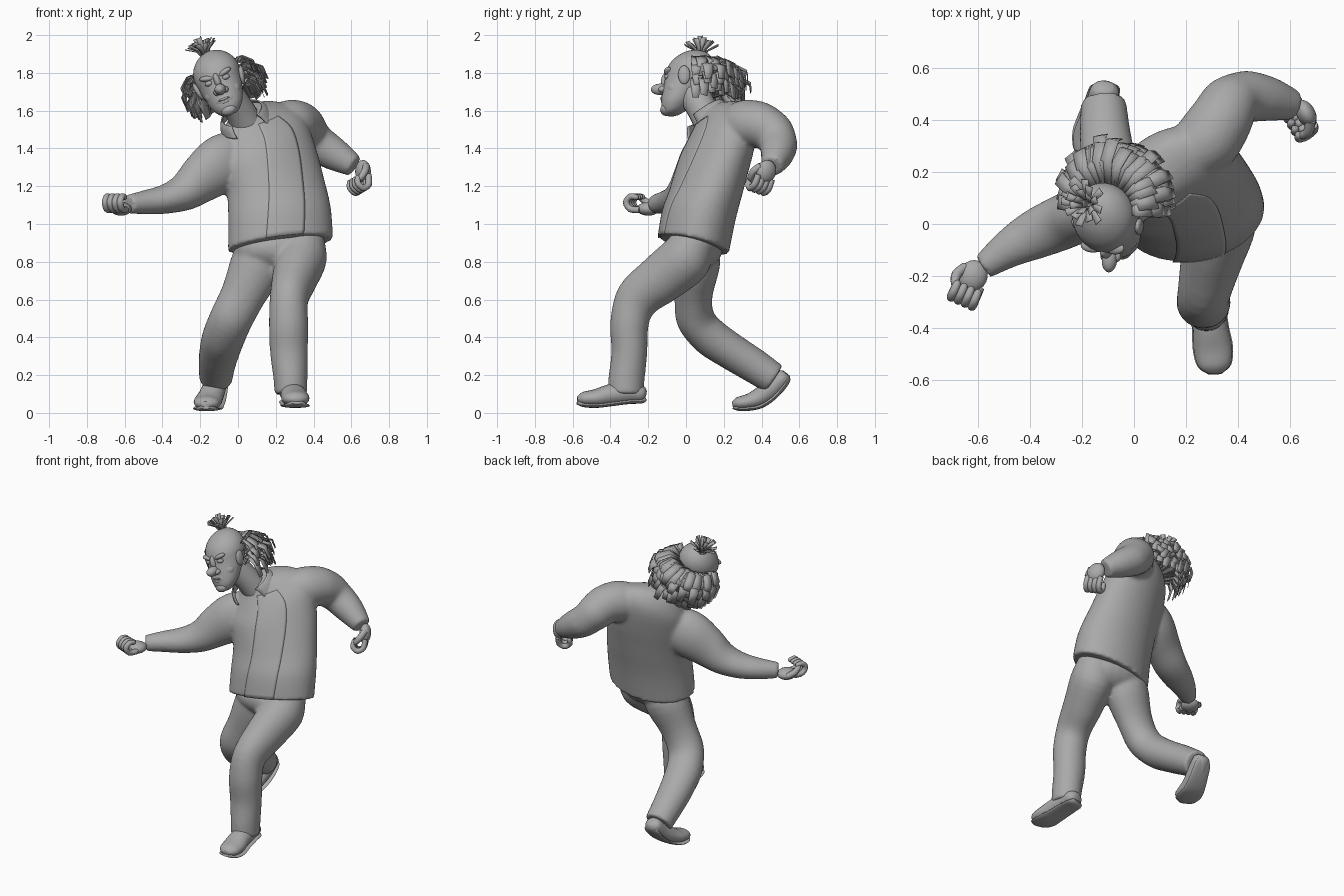
import bpy, bmesh, math, random
from math import sin, cos, pi, radians
from mathutils import Vector, Matrix

random.seed(4)
if "Cube" in bpy.data.objects:
    bpy.data.objects.remove(bpy.data.objects["Cube"], do_unlink=True)

grey = bpy.data.materials.new("plain grey")
grey.use_nodes = True
grey.diffuse_color = (0.4, 0.4, 0.4, 1)
grey.node_tree.nodes["Principled BSDF"].inputs["Base Color"].default_value = (0.4, 0.4, 0.4, 1)
ID = Matrix.Identity(4)


def finish(name, bm, mat=ID, thick=0, angle=50):
    bm.transform(mat)
    bmesh.ops.recalc_face_normals(bm, faces=bm.faces)
    me = bpy.data.meshes.new(name)
    bm.to_mesh(me)
    bm.free()
    me.materials.append(grey)
    me.shade_smooth()
    me.set_sharp_from_angle(angle=radians(angle))
    ob = bpy.data.objects.new(name, me)
    bpy.context.scene.collection.objects.link(ob)
    if thick:
        mod = ob.modifiers.new("thickness", "SOLIDIFY")
        mod.thickness = thick
    return ob


def fuse(ob):
    """Blend overlapping volumes into one smooth skin."""
    mod = ob.modifiers.new("fuse", "REMESH")
    mod.mode = "VOXEL"
    mod.voxel_size = .012
    mod.use_smooth_shade = True
    soft = ob.modifiers.new("soften", "SMOOTH")
    soft.iterations = 5


def smooth_path(rows, steps):
    """Catmull-Rom through rows of vectors."""
    out = []
    n = len(rows)
    for i in range(n - 1):
        quad = [rows[max(0, min(n - 1, i + k))] for k in (-1, 0, 1, 2)]
        for s in range(steps):
            t = s / steps
            out.append([(b * 2 + (c - a) * t + (a * 2 - b * 5 + c * 4 - d) * t * t
                         + (b * 3 - a - c * 3 + d) * t ** 3) * 0.5
                        for a, b, c, d in zip(*quad)])
    out.append(list(rows[-1]))
    return out


def loft(name, rings, steps=4, sides=24, arc=(0, 2 * pi), mat=ID, thick=0, bm=None):
    """Skin over rings given as (centre, first half axis, second half axis)."""
    own = bm is None
    bm = bmesh.new() if own else bm
    closed = arc[1] - arc[0] > 6.28
    count = sides if closed else sides + 1
    loops = []
    for c, a, b in smooth_path(rings, steps):
        angles = [arc[0] + (arc[1] - arc[0]) * k / sides for k in range(count)]
        loops.append([bm.verts.new(c + a * cos(t) + b * sin(t)) for t in angles])
    for lo, hi in zip(loops, loops[1:]):
        for k in range(sides):
            j = (k + 1) % count
            bm.faces.new((lo[k], lo[j], hi[j], hi[k]))
    if closed:
        bm.faces.new(loops[0])
        bm.faces.new(loops[-1])
    return finish(name, bm, mat, thick) if own else None


def tube_rings(points, ref):
    """Rings square to a path of (x, y, z, radius along ref, other radius)."""
    ref = Vector(ref)
    pos = [Vector(p[:3]) for p in points]
    rings = []
    for i, p in enumerate(points):
        tan = (pos[min(i + 1, len(pos) - 1)] - pos[max(i - 1, 0)]).normalized()
        a = (ref - tan * ref.dot(tan)).normalized()
        rings.append((pos[i], a * p[3], tan.cross(a) * p[-1]))
    return rings


def tube(name, points, ref, **kw):
    return loft(name, tube_rings(points, ref), **kw)


def ball(name, loc, size, mat=ID, rot=0, bm=None):
    own = bm is None
    bm = bmesh.new() if own else bm
    place = Matrix.Translation(loc) @ Matrix.Rotation(rot, 4, 'Y') @ Matrix.Diagonal((*size, 1))
    bmesh.ops.create_uvsphere(bm, u_segments=20, v_segments=12, radius=1, matrix=mat @ place)
    return finish(name, bm) if own else None


def body_ring(x, y, z, rx, ry, yaw, roll, pitch, k=1):
    t = radians(yaw)
    return (Vector((x, y, z)), Vector((rx * cos(t), rx * sin(t), roll)) * k,
            Vector((-ry * sin(t), ry * cos(t), pitch)) * k)


# Jacket with sleeves, shirt panel in front, collar
TORSO = [(.225, .04, .89, .28, .185, 8, .03, -.05), (.22, .07, 1.05, .275, .19, 12, .03, -.03),
         (.2, .115, 1.2, .265, .19, 18, .03, 0), (.16, .16, 1.37, .265, .18, 28, .05, 0),
         (.13, .19, 1.5, .235, .165, 32, .08, .02), (.1, .18, 1.58, .17, .12, 32, .06, .03),
         (.06, .13, 1.61, .08, .07, 30, .03, .02)]
LEFT_ARM = [(.13, .2, 1.52, .06), (.2, .25, 1.525, .105), (.28, .32, 1.53, .128),
            (.335, .4, 1.52, .122), (.375, .465, 1.475, .112), (.43, .49, 1.42, .1),
            (.51, .483, 1.37, .088), (.585, .465, 1.325, .068), (.615, .455, 1.305, .058)]
RIGHT_ARM = [(.06, .15, 1.38, .08, .05), (-.02, .12, 1.355, .14, .1),
             (-.1, .085, 1.31, .152, .118), (-.2, .04, 1.235, .128, .108),
             (-.29, .0, 1.165, .098, .105), (-.39, -.045, 1.13, .077, .095),
             (-.49, -.1, 1.115, .064, .073), (-.58, -.165, 1.105, .05, .05)]
bm = bmesh.new()
loft("", [body_ring(*r) for r in TORSO], sides=40, bm=bm)
for arm in (LEFT_ARM, RIGHT_ARM):
    loft("", tube_rings(arm, (0, 0, 1)), bm=bm)
fuse(finish("jacket", bm))
loft("shirt_front", [body_ring(*r, k=1.012) for r in TORSO[:-1]], sides=12,
     arc=(radians(-111), radians(-69)), thick=.008)
loft("collar", [body_ring(.05, .13, 1.535, .145, .125, 22, .06, .06),
                body_ring(.03, .105, 1.57, .125, .105, 18, .06, .05),
                body_ring(.02, .095, 1.59, .11, .095, 15, .05, .05)],
     arc=(radians(-55), radians(228)), thick=.008)
tube("neck", [(.06, .14, 1.5, .09, .085), (.01, .09, 1.6, .08, .08), (-.05, .04, 1.69, .08, .085)],
     (1, 0, 0))


# Hands with curled fingers
def hand(name, palm, fwd, spread, curl):
    p, f, s, c = Vector(palm), *(Vector(v).normalized() for v in (fwd, spread, curl))
    frame = Matrix.Translation(p) @ Matrix((s, f, c)).transposed().to_4x4()
    ball(name + "_palm", (0, 0, 0), (.056, .062, .036), frame)
    bm = bmesh.new()
    for i in range(4):
        x = (i - 1.5) * .029
        pts = [(x, .03, -.005), (x, .085, 0), (x, .108, .035), (x, .085, .065),
               (x, .05, .062), (x, .04, .055)]
        radii = (.017, .018, .018, .017, .015, .006)
        loft("", tube_rings([(*q, r) for q, r in zip(pts, radii)], (1, 0, 0)), 3, 10, bm=bm)
    thumb = [(.04, -.02, 0, .02), (.06, .02, .025, .02), (.05, .055, .05, .017), (.03, .07, .06, .007)]
    loft("", tube_rings(thumb, (0, 0, 1)), 3, 10, bm=bm)
    finish(name + "_fingers", bm, frame)


hand("left_hand", (.662, .425, 1.278), (.1, -.3, -.95), (.5, -.85, .3), (-.85, -.5, .07))
hand("right_hand", (-.62, -.2, 1.08), (-.4, -.91, 0), (-.91, .4, 0), (0, 0, 1))

# Trousers
LEFT_LEG = [(.335, .055, .93, .12, .11), (.335, .0, .82, .135, .14),
            (.3, -.13, .71, .12, .133), (.27, -.26, .6, .102, .117),
            (.268, -.3, .47, .104, .102), (.27, -.3, .32, .1, .095),
            (.278, -.315, .18, .09, .096), (.28, -.32, .1, .087, .094)]
RIGHT_LEG = [(.15, .045, .93, .11, .1), (.11, .055, .8, .145, .127),
             (.03, .04, .63, .12, .102), (-.035, .05, .5, .115, .102),
             (-.075, .125, .405, .114, .102), (-.098, .24, .325, .107, .097),
             (-.112, .36, .25, .097, .092), (-.117, .465, .18, .088, .084)]
bm = bmesh.new()
ball("", (.205, .045, .87), (.235, .15, .12), bm=bm)
for leg in (LEFT_LEG, RIGHT_LEG):
    loft("", tube_rings(leg, (1, 0, 0)), bm=bm)
fuse(finish("trousers", bm))


# Shoes: upper and flat sole along one path
def shoe(name, path, sole_drop):
    tube(name + "_upper", path, (1, 0, 0), sides=20)
    sole = [(x, y + sole_drop[0] * b, z + sole_drop[1] * b, a * 1.05, .012) for x, y, z, a, b in path]
    tube(name + "_sole", sole, (1, 0, 0), sides=20)


shoe("left_shoe", [(.277, -.215, .095, .03, .025), (.28, -.235, .1, .055, .045),
                   (.284, -.3, .11, .064, .06), (.294, -.4, .095, .068, .057),
                   (.304, -.48, .078, .074, .047), (.31, -.545, .074, .062, .036),
                   (.312, -.575, .07, .028, .015)], (0, -.85))
shoe("right_shoe", [(-.11, .53, .21, .03, .025), (-.112, .515, .19, .055, .045),
                    (-.125, .46, .135, .062, .055), (-.145, .395, .085, .068, .052),
                    (-.16, .335, .06, .074, .042), (-.168, .275, .05, .062, .033),
                    (-.17, .247, .045, .028, .015)], (.25, -.85))

# Head, tilted to one side
HEAD = Matrix.Translation((-.095, 0, 1.745)) @ Matrix.Rotation(-.37, 4, 'Y') @ Matrix.Rotation(-.08, 4, 'Z')
SKULL = [(-.175, -.08, .03, .025), (-.16, -.07, .055, .05), (-.12, -.05, .085, .08),
         (-.06, -.02, .105, .105), (0, .01, .118, .125), (.06, .025, .125, .132),
         (.11, .035, .112, .118), (.15, .045, .08, .085), (.172, .05, .042, .045), (.18, .05, .008, .008)]
loft("head", [(Vector((0, y, z)), Vector((a, 0, 0)), Vector((0, b, 0))) for z, y, a, b in SKULL],
     sides=32, mat=HEAD)
ball("nose", (0, -.137, -.03), (.03, .05, .03), HEAD)
ball("nose_bridge", (0, -.108, .015), (.018, .025, .045), HEAD)
ball("chin", (0, -.105, -.148), (.042, .032, .03), HEAD)
ball("muzzle", (0, -.09, -.09), (.062, .042, .045), HEAD)
ball("upper_lip", (0, -.125, -.085), (.032, .011, .007), HEAD)
ball("lower_lip", (0, -.12, -.101), (.028, .012, .009), HEAD)
for label, s in (("left", 1), ("right", -1)):
    ball(label + "_nostril", (s * .024, -.122, -.04), (.018, .024, .017), HEAD)
    ball(label + "_eye", (s * .046, -.094, .02), (.024, .018, .015), HEAD)
    ball(label + "_brow", (s * .046, -.088, .046), (.045, .026, .016), HEAD, s * -.25)
    ball(label + "_cheek", (s * .048, -.055, -.05), (.052, .045, .048), HEAD)
    ball(label + "_ear", (s * .124, .0, -.0), (.016, .032, .05), HEAD, s * .2)


# Hair ribbons: bald crown, puffy sides and back, tuft on top
def ribbon(bm, points, side, widths):
    rows = [[bm.verts.new(p + side * w * k) for k in (-.5, .5)] for p, w in zip(points, widths)]
    for lo, hi in zip(rows, rows[1:]):
        bm.faces.new((lo[0], lo[1], hi[1], hi[0]))


bm = bmesh.new()
for layer in range(4):
    z = .06 - layer * .04
    for i in range(18):
        t = radians(8 + 164 * i / 17 + random.uniform(-4, 4))
        out = Vector((cos(t), sin(t), 0))
        reach = .205 + .075 * sin(t) - .014 * abs(layer - 1) + random.uniform(-.02, .015)
        drop = random.uniform(.05, .1)
        prof = [(.1, z), (.1 + .55 * (reach - .1), z + .035), (reach, z - .01), (reach + .005, z - drop)]
        side = Vector((-sin(t), cos(t), random.uniform(-.3, .3)))
        ribbon(bm, [out * r + Vector((0, .05, h)) for r, h in prof], side, (.028, .05, .055, .035))
finish("side_hair", bm, HEAD, .003, 30)

bm = bmesh.new()
for i in range(20):
    t = i * 2.4
    lean = .095 * math.sqrt((i + .5) / 20)
    out, side = Vector((cos(t), sin(t), 0)), Vector((-sin(t), cos(t), 0))
    base = Vector((-.025, .075, .15))
    rise = .13 - lean * .55 + random.uniform(-.015, .003)
    pts = [base + out * .012, base + out * lean * .4 + Vector((0, 0, rise * .6)),
           base + out * lean + Vector((0, 0, rise))]
    ribbon(bm, pts, side, (.014, .022, .03))
finish("top_tuft", bm, HEAD, .004, 20)
